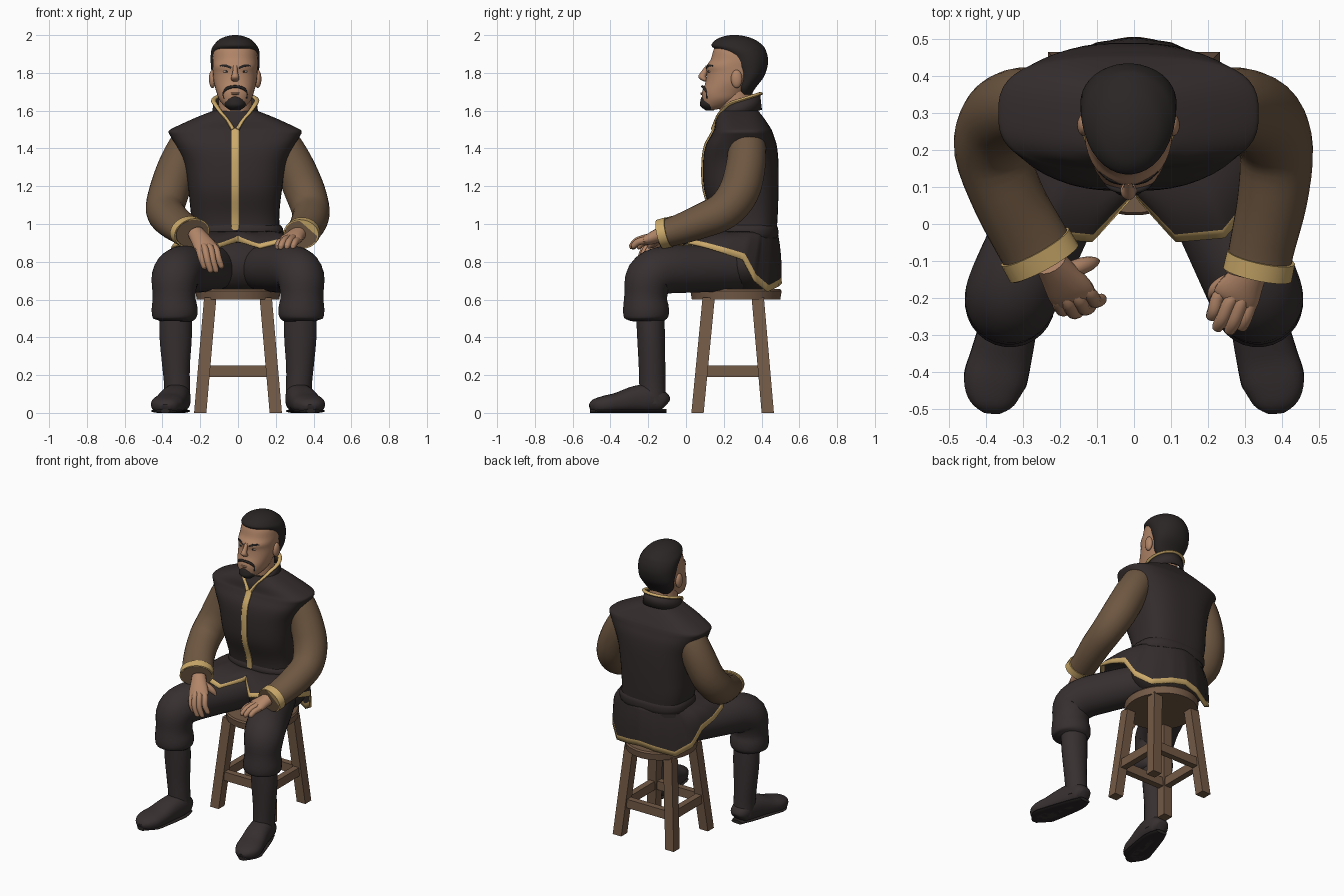
import bpy, bmesh, math
from mathutils import Vector as V


def material(name, rgb):
    m = bpy.data.materials.new(name)
    m.diffuse_color = (*rgb, 1)
    return m


VEST = material("dark_vest_cloth", (0.034, 0.025, 0.025))
TROUSERS = material("dark_trouser_cloth", (0.038, 0.029, 0.030))
SLEEVE = material("brown_sleeve_cloth", (0.155, 0.095, 0.053))
GOLD = material("gold_trim", (0.60, 0.40, 0.145))
SKIN = material("skin", (0.44, 0.235, 0.138))
HAIR = material("black_hair", (0.024, 0.019, 0.019))
WOOD = material("wood", (0.175, 0.103, 0.062))
EYE = material("eye_white", (0.6, 0.5, 0.42))


def finish(name, bm, mats, angle=40):
    bmesh.ops.recalc_face_normals(bm, faces=bm.faces)
    me = bpy.data.meshes.new(name)
    bm.to_mesh(me)
    bm.free()
    for m in mats:
        me.materials.append(m)
    me.shade_smooth()
    me.set_sharp_from_angle(angle=math.radians(angle))
    ob = bpy.data.objects.new(name, me)
    bpy.context.collection.objects.link(ob)
    return ob


def spline(st, sub):
    """Smooth interpolation through the stations."""
    st = [V(s if len(s) == 5 else (*s, s[3])) for s in st]
    out = []
    for i in range(len(st) - 1):
        p0, p1, p2, p3 = st[max(i - 1, 0)], st[i], st[i + 1], st[min(i + 2, len(st) - 1)]
        for k in range(sub):
            t = k / sub
            out.append(0.5 * (2 * p1 + (p2 - p0) * t + (2 * p0 - 5 * p1 + 4 * p2 - p3) * t * t
                              + (3 * p1 - p0 - 3 * p2 + p3) * t ** 3))
    return out + [st[-1]]


def loft(name, st, mat, n=24, sub=4, ref=(1, 0, 0), flat=False, power=2, floor=None):
    """Skin rings (x, y, z, half width, half depth) along a path."""
    bm, rings, pts = bmesh.new(), [], spline(st, sub)
    for i, p in enumerate(pts):
        c = V(p[:3])
        t = V((0, 0, 1)) if flat else (V(pts[min(i + 1, len(pts) - 1)][:3]) - V(pts[max(i - 1, 0)][:3])).normalized()
        u = V(ref)
        u = (u - t * u.dot(t)).normalized()
        w = t.cross(u)
        ring = []
        for k in range(n):
            a = 2 * math.pi * (k + 0.5) / n
            cu, su = (math.copysign(abs(f) ** (2 / power), f) for f in (math.cos(a), math.sin(a)))
            q = c + u * cu * max(p[3], 0.001) + w * su * max(p[4], 0.001)
            if floor is not None:
                q.z = max(q.z, floor)
            ring.append(bm.verts.new(q))
        rings.append(ring)
    for r, q in zip(rings, rings[1:]):
        for k in range(n):
            bm.faces.new((r[k], r[(k + 1) % n], q[(k + 1) % n], q[k]))
    bm.faces.new(rings[0])
    bm.faces.new(rings[-1])
    return finish(name, bm, [mat])


def ball(name, c, r, mat):
    bm = bmesh.new()
    bmesh.ops.create_uvsphere(bm, u_segments=24, v_segments=14, radius=1)
    bmesh.ops.scale(bm, vec=r, verts=bm.verts)
    bmesh.ops.translate(bm, vec=c, verts=bm.verts)
    return finish(name, bm, [mat])


CX = -0.015
# stool: round seat, splayed legs, square frame of rungs
loft("stool_seat", [(0, .265, .60, .22, .235), (0, .265, .645, .225, .242), (0, .265, .655, .218, .235)],
     WOOD, n=40, sub=1, flat=True)
for sx in (-1, 1):
    for sy in (-1, 1):
        loft("stool_leg", [(sx * .2, .247 + sy * .186, 0, .046), (sx * .147, .25 + sy * .13, .61, .046)],
             WOOD, n=4, sub=1, flat=True)
    loft("stool_side_rung", [(sx * .178, .08, .22, .042, .03), (sx * .178, .41, .22, .042, .03)],
         WOOD, n=4, sub=1, ref=(0, 0, 1))
    loft("stool_cross_rung", [(-.18, .247 + sx * .165, .22, .042, .03), (.18, .247 + sx * .165, .22, .042, .03)],
         WOOD, n=4, sub=1, ref=(0, 0, 1))

# legs and boots
for s, side in ((-1, "left"), (1, "right")):
    loft(side + "_trouser_leg", [(s * x, *r) for x, *r in (
        (.09, .38, .76, .09), (.13, .24, .765, .12), (.235, .02, .762, .126), (.30, -.12, .755, .127),
        (.333, -.195, .715, .125), (.338, -.213, .62, .114), (.336, -.212, .55, .122),
        (.333, -.21, .505, .116), (.333, -.21, .485, .085))], TROUSERS, n=28)
    loft(side + "_boot_shaft", [(s * x, *r) for x, *r in (
        (.33, -.19, .54, .086, .076), (.33, -.185, .4, .086, .074), (.328, -.18, .25, .074, .071),
        (.323, -.178, .15, .069, .07), (.32, -.175, .05, .07, .071))], TROUSERS, flat=True)
    loft(side + "_boot_foot", [(s * x, *r) for x, *r in (
        (.313, -.105, .045, .035, .03), (.315, -.125, .058, .06, .055), (.322, -.19, .075, .072, .076),
        (.338, -.27, .07, .077, .072), (.36, -.36, .052, .083, .056), (.378, -.43, .043, .084, .048),
        (.383, -.485, .036, .06, .036), (.385, -.51, .03, .025, .015))], TROUSERS, floor=0, power=2.4)
    loft(side + "_boot_sole", [(s * x, y, .01, a, .012) for x, y, a in (
        (.313, -.105, .04), (.32, -.19, .068), (.36, -.36, .084), (.38, -.44, .082), (.385, -.508, .025))],
         HAIR, floor=0)

# torso, waistband and gold front strip
TORSO = [(-.005, .31, .90, .235, .165), (-.005, .317, .96, .228, .163), (CX, .313, 1.05, .234, .173),
         (CX, .293, 1.18, .248, .197), (CX, .29, 1.32, .272, .20), (CX, .292, 1.41, .312, .19),
         (CX, .298, 1.465, .343, .168), (CX, .30, 1.488, .353, .158), (CX, .30, 1.505, .335, .15),
         (CX, .29, 1.545, .25, .134), (CX, .285, 1.575, .18, .117), (CX, .28, 1.598, .12, .104)]
loft("vest_torso", TORSO, VEST, n=48, flat=True, power=2.8)
loft("waistband", [(-.005, .317, .925, .235, .166), (-.005, .317, .945, .244, .172), (-.005, .316, .975, .244, .172),
                   (-.008, .315, .995, .232, .164)], VEST, n=40, flat=True, power=2.6)
loft("front_gold_strip", [(CX, y - b - .002, z, .021, .007) for x, y, z, a, b in TORSO[1:9]],
     GOLD, n=12, power=4)
ball("hips", (0, .325, .78), (.265, .165, .15), VEST)

# draped tunic skirt with a gold hem
HEM = [(0, .085, .905), (.115, -.045, .873), (.245, -.035, .908), (.345, .09, .88), (.355, .20, .845),
       (.335, .30, .81), (.30, .36, .70), (.22, .43, .642), (.10, .485, .67), (0, .50, .685)]
bm, cols, SEG = bmesh.new(), [], 6
for i in range(2 * 9 * SEG):
    j = i if i <= 9 * SEG else 18 * SEG - i
    s = 1 if i <= 9 * SEG else -1
    k = min(j // SEG, 8)
    hem = V(HEM[k]).lerp(V(HEM[k + 1]), j / SEG - k)
    a = math.radians(-90 + 180 * j / (9 * SEG))
    out = V((math.cos(a), math.sin(a), 0))
    top = V((.235 * out.x, .317 + .162 * out.y, .955))
    edge = 1 - .03 / (hem - top).length
    bulge = out * (.018 if out.y < .5 else .006) + V((0, 0, .016))
    col = []
    for t in [edge * m / 6 for m in range(7)] + [1]:
        p = top.lerp(hem, t) + bulge * math.sin(math.pi * t)
        col.append(bm.verts.new((p.x * s, p.y, p.z)))
    cols.append(col)
for c, d in zip(cols, cols[1:] + cols[:1]):
    for m in range(7):
        bm.faces.new((c[m], d[m], d[m + 1], c[m + 1])).material_index = int(m == 6)
skirt = finish("tunic_skirt", bm, [VEST, GOLD])
mod = skirt.modifiers.new("thickness", "SOLIDIFY")
mod.thickness, mod.offset = .014, 0

# standing collar, open at the front in a V
bm, rim, prev = bmesh.new(), [], None
for i in range(41):
    f = math.radians(-160 + 320 * i / 40)
    drop = max(0, abs(math.degrees(f)) - 105) / 55
    zt = 1.615 + .075 * (1 + math.cos(f)) / 2 - .07 * drop ** 1.5
    x, y = math.sin(f), math.cos(f)
    pair = [bm.verts.new((CX + r * x, .274 + (r + .004) * y, z)) for r, z in ((.114, zt), (.124, zt - .085))]
    rim.append((CX + .115 * x, .274 + .12 * y, zt, .009, .013))
    if prev:
        bm.faces.new((prev[0], pair[0], pair[1], prev[1]))
    prev = pair
collar = finish("collar", bm, [VEST])
collar.modifiers.new("thickness", "SOLIDIFY").thickness = .01
rim = [(CX - .012, .142, 1.50, .011, .012)] + rim[::2] + [(CX + .012, .142, 1.50, .011, .012)]
loft("collar_gold_trim", list(reversed(rim)), GOLD, n=10, sub=2, ref=(.01, .02, 1))
loft("neck", [(CX, .285, 1.50, .088), (CX, .268, 1.60, .09), (CX, .265, 1.75, .085)], SKIN, flat=True)

# sleeves and gold cuffs
loft("left_sleeve", [(-.24, .325, 1.485, .07), (-.265, .325, 1.42, .097), (-.32, .315, 1.30, .105),
                     (-.365, .28, 1.17, .106), (-.385, .20, 1.07, .102), (-.34, .07, 1.01, .098, .09),
                     (-.275, -.05, .965, .099, .077), (-.241, -.110, .95, .099, .073)], SLEEVE, n=28)
loft("left_cuff", [(-.268, -.062, .963, .105, .081), (-.243, -.106, .951, .106, .079)], GOLD, n=28, sub=1)
loft("right_sleeve", [(.21, .325, 1.485, .07), (.237, .325, 1.42, .097), (.30, .315, 1.30, .105),
                      (.355, .28, 1.17, .107), (.385, .20, 1.07, .10), (.375, .07, 1.01, .095, .09),
                      (.345, -.07, .96, .088, .077), (.333, -.140, .945, .088, .073)], SLEEVE, n=28)
loft("right_cuff", [(.344, -.09, .957, .094, .081), (.334, -.136, .946, .095, .079)], GOLD, n=28, sub=1)


# hands: palm, four fingers, thumb
def hand(side, wrist, knuckles, tips, thumb, bump):
    kn = [V(k) for k in knuckles]
    w, mid = V(wrist), (kn[0] + kn[3]) / 2
    loft(side + "_palm", [(*w, .044, .038), (*w.lerp(mid, .35), .052, .036), (*w.lerp(mid, .75), .062, .031),
                          (*mid, .062, .023), (*w.lerp(mid, 1.12), .05, .01)], SKIN, n=16, ref=kn[3] - kn[0])
    for k, t in zip(kn, tips):
        t = V(t)
        loft(side + "_finger", [(*k.lerp(w, .25), .017), (*k, .0195), (*(k.lerp(t, .5) + V(bump)), .0185),
                                (*k.lerp(t, .9), .015), (*t, .006)], SKIN, n=10)
    loft(side + "_thumb", [(*p, r) for p, r in zip(thumb, (.022, .023, .018, .006))], SKIN, n=10, ref=(0, 0, 1))


hand("left", (-.225, -.105, .955),
     [(-.205, -.208, .865), (-.175, -.218, .868), (-.146, -.21, .868), (-.118, -.19, .868)],
     [(-.175, -.232, .762), (-.143, -.237, .742), (-.113, -.226, .742), (-.084, -.205, .765)],
     [(-.185, -.13, .925), (-.145, -.115, .90), (-.115, -.105, .875), (-.097, -.1, .85)], (-.004, -.012, .006))
hand("right", (.32, -.125, .95),
     [(.228, -.20, .908), (.257, -.216, .922), (.287, -.222, .924), (.315, -.213, .915)],
     [(.207, -.258, .875), (.222, -.288, .873), (.255, -.297, .875), (.288, -.288, .878)],
     [(.295, -.15, .935), (.25, -.16, .91), (.218, -.18, .89), (.205, -.20, .875)], (0, -.004, .008))

# head and hair
loft("head", [(CX, *r) for r in (
    (.13, 1.605, .03, .025), (.16, 1.625, .058, .07), (.19, 1.66, .086, .105), (.21, 1.70, .1, .125),
    (.238, 1.75, .113, .135), (.26, 1.80, .118, .15), (.262, 1.835, .12, .155), (.275, 1.87, .12, .145),
    (.276, 1.92, .113, .131), (.263, 1.95, .085, .10), (.26, 1.975, .04, .05))],
     SKIN, n=36, flat=True, power=2.2)
loft("hair", [(CX, *r) for r in (
    (.312, 1.685, .075, .035), (.315, 1.72, .104, .053), (.338, 1.78, .122, .075), (.333, 1.84, .129, .1),
    (.32, 1.885, .13, .113), (.293, 1.92, .127, .13), (.271, 1.945, .115, .137), (.262, 1.975, .087, .105),
    (.258, 1.993, .048, .06), (.255, 2.0, .012, .02))], HAIR, n=36, flat=True)
loft("nose", [(CX, .118, 1.84, .012, .012), (CX, .1, 1.81, .013, .017), (CX, .086, 1.782, .02, .021),
              (CX, .095, 1.764, .021, .018), (CX, .108, 1.754, .01, .01)], SKIN, n=14, flat=True)
loft("lower_lip", [(CX - .03, .096, 1.693, .004), (CX, .083, 1.69, .008), (CX + .03, .096, 1.693, .004)],
     SKIN, n=8, ref=(0, 0, 1))

# beard, moustache, brows, eyes, ears
loft("goatee", [(CX, *r) for r in ((.125, 1.602, .028, .022), (.13, 1.625, .054, .055), (.135, 1.65, .058, .06),
                                   (.14, 1.673, .042, .058), (.15, 1.68, .025, .05))], HAIR, n=20, flat=True)
loft("moustache", [(CX + x, y, z, r) for x, y, z, r in (
    (-.058, .112, 1.665, .006), (-.06, .111, 1.695, .006), (-.042, .097, 1.718, .008), (0, .087, 1.728, .007),
    (.042, .097, 1.718, .008), (.06, .111, 1.695, .006), (.058, .112, 1.665, .006))], HAIR, n=10, ref=(0, 1, 0))
for s, side in ((-1, "left"), (1, "right")):
    loft(side + "_brow", [(CX + s * .02, .109, 1.826, .004, .006), (CX + s * .05, .119, 1.838, .005, .007),
                          (CX + s * .08, .143, 1.838, .003, .004)], HAIR, n=8, ref=(0, 1, 0))
    ball(side + "_eye", (CX + s * .048, .124, 1.807), (.017, .006, .006), EYE)
    ball(side + "_pupil", (CX + s * .046, .119, 1.807), (.006, .004, .006), HAIR)
    ball(side + "_ear", (CX + s * .12, .268, 1.768), (.019, .03, .048), SKIN)
